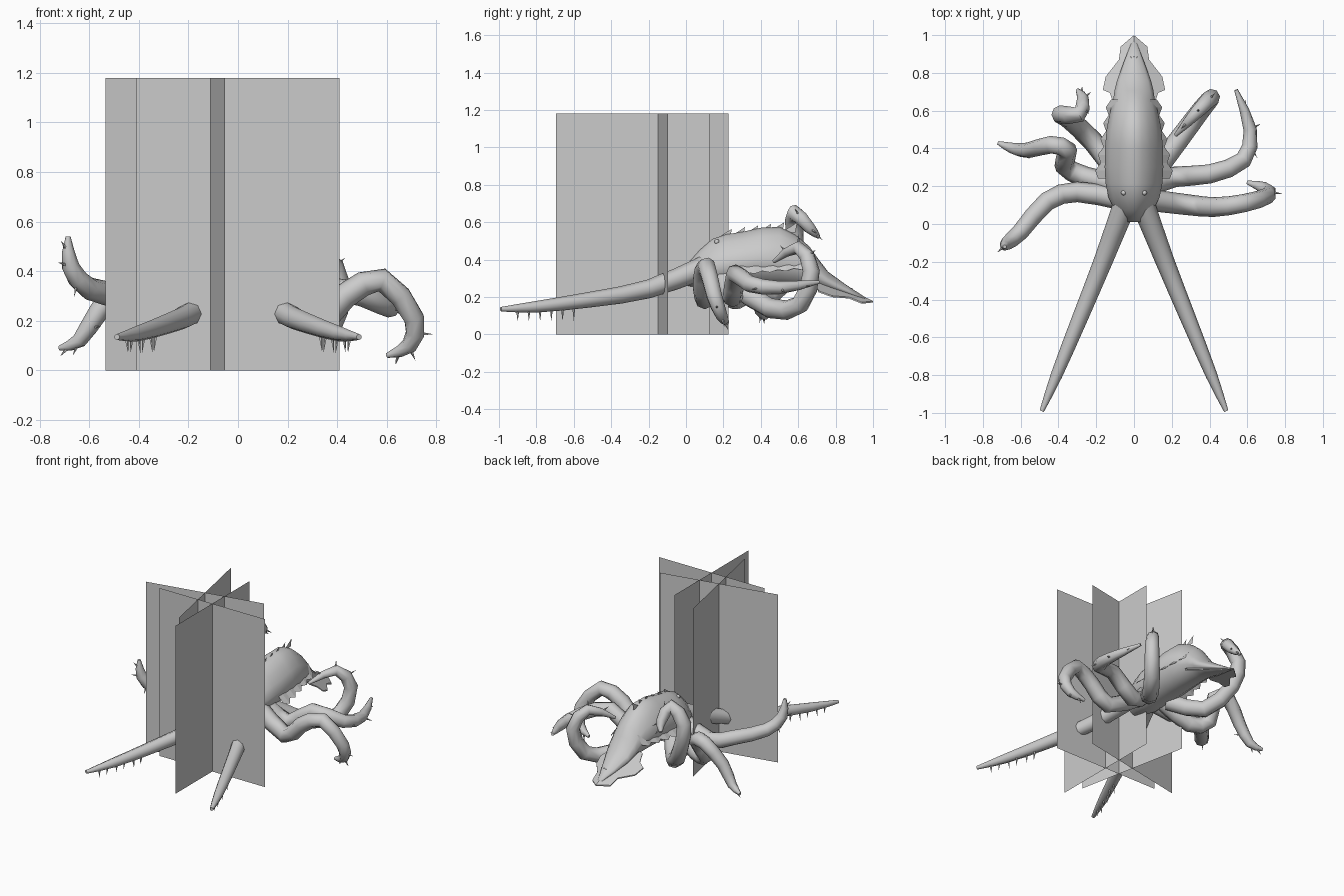
import bpy, bmesh, math
from mathutils import Vector, Matrix

if "Cube" in bpy.data.objects:
    bpy.data.objects.remove(bpy.data.objects["Cube"])

grey = bpy.data.materials.new("light_grey")
grey.diffuse_color = (0.6, 0.6, 0.6, 1)
grey.use_nodes = True
grey.node_tree.nodes["Principled BSDF"].inputs["Base Color"].default_value = grey.diffuse_color


def finish(name, bm, angle=60):
    bmesh.ops.recalc_face_normals(bm, faces=bm.faces)
    me = bpy.data.meshes.new(name)
    bm.to_mesh(me)
    bm.free()
    me.materials.append(grey)
    if angle:
        me.shade_smooth()
        me.set_sharp_from_angle(angle=math.radians(angle))
    ob = bpy.data.objects.new(name, me)
    bpy.context.collection.objects.link(ob)
    return ob


def flow(points, steps=2):
    """Smooth curve through a few control points of any dimension."""
    p = [Vector(q) for q in points]
    p = [2 * p[0] - p[1]] + p + [2 * p[-1] - p[-2]]
    out = []
    for a, b, c, d in zip(p, p[1:], p[2:], p[3:]):
        for k in range(steps):
            t = k / steps
            out.append(b + (c - a) * (t / 2) + (2 * a - 5 * b + 4 * c - d) * (t * t / 2)
                       + (3 * b - a - 3 * c + d) * (t ** 3 / 2))
    return out + [p[-2]]


def loft(bm, rings):
    """Skin a list of closed rings and cap both ends."""
    vs = [[bm.verts.new(p) for p in r] for r in rings]
    n = len(vs[0])
    for a, b in zip(vs, vs[1:]):
        for i in range(n):
            j = (i + 1) % n
            bm.faces.new((a[i], a[j], b[j], b[i]))
    bm.faces.new(vs[0])
    bm.faces.new(vs[-1])


def tube(bm, pts, radii, sides=8):
    """Tapered tube whose rings are carried along the path without twist."""
    rings, old, side = [], None, None
    for i, p in enumerate(pts):
        t = (pts[min(i + 1, len(pts) - 1)] - pts[max(i - 1, 0)]).normalized()
        if old is None:
            side = t.cross(Vector((0, 0, 1))).normalized()
        else:
            side = (old.rotation_difference(t) @ side).normalized()
        up = t.cross(side)
        rings.append([p + radii[i] * (math.cos(a) * side + math.sin(a) * up)
                      for a in (2 * math.pi * k / sides for k in range(sides))])
        old = t
    loft(bm, rings)


def spike(bm, base, direction, length, r):
    d = Vector(direction).normalized()
    m = Matrix.Translation(Vector(base) + d * length / 2) @ \
        d.to_track_quat('Z', 'Y').to_matrix().to_4x4()
    bmesh.ops.create_cone(bm, cap_ends=True, segments=5, radius1=r, radius2=0,
                          depth=length, matrix=m)


# Crossed upright panels: two squares per cross
def crossed_panels(name, cx, cy, turn):
    bm = bmesh.new()
    for k in range(2):
        a = turn + k * math.pi / 2
        d = Vector((0.41 * math.cos(a), 0.41 * math.sin(a), 0))
        c, up = Vector((cx, cy, 0)), Vector((0, 0, 1.18))
        bm.faces.new([bm.verts.new(p) for p in (c - d, c + d, c + d + up, c - d + up)])
    finish(name, bm, 0)


crossed_panels("front_panels", 0, -0.285, 0)
crossed_panels("rear_panels", -0.133, -0.176, math.radians(11.3))

# Head and mantle: y, centre z, half width, half height
sections = flow([(.01, .32, .06, .06), (.14, .375, .135, .135), (.3, .4, .155, .148),
                 (.5, .415, .145, .16), (.66, .36, .11, .11), (.76, .285, .09, .05),
                 (.98, .18, .006, .005)])
bm = bmesh.new()
rings = []
for y, cz, rx, rz in sections:
    ring = []
    for k in range(16):
        a = 2 * math.pi * k / 16
        narrow = 1 - 0.3 * max(0, math.sin(a))    # roof-like back
        ring.append((rx * math.cos(a) * narrow, y, cz + rz * math.sin(a)))
    rings.append(ring)
loft(bm, rings)
finish("mantle", bm)

# Saw-toothed crest along the back, and a small star of spikes on the tail
bm = bmesh.new()
for i in range(6):
    y = 0.2 + i * 0.07
    z = 0.53 + 0.035 * min(1, i / 4)
    bm.faces.new([bm.verts.new(p) for p in
                  ((0, y - .04, z - .02), (0, y + .035, z - .02), (0, y + .045, z + .035))])
for k in range(5):
    a = math.pi * k / 4
    spike(bm, (0, .86, .24), (math.cos(a), .3 + math.sin(a), .3), .035, .006)
finish("back_crest", bm, 0)

# Arrow-shaped tail fin with drooping edges: half outline, mirrored
tail = [(0, 1.0), (.07, .94), (.08, .87), (.15, .78), (.165, .71), (.13, .70),
        (.11, .64), (0, .64)]
bm = bmesh.new()
for s in (1, -1):
    top = [bm.verts.new((s * x, y, .179 + (1 - y) * .47 - x * .5)) for x, y in tail]
    low = [bm.verts.new(v.co - Vector((0, 0, .008))) for v in top]
    for loop in (top, low):
        for i in range(1, len(loop) - 2):
            bm.faces.new((loop[-1], loop[i], loop[i + 1]))
        bm.faces.new((loop[-1], loop[0], loop[1]))
    for i in range(len(top) - 1):
        bm.faces.new((top[i], top[i + 1], low[i + 1], low[i]))
finish("tail_fin", bm, 0)

# Ragged skirts along both flanks: a zigzag that widens towards the head
bm = bmesh.new()
for s in (1, -1):
    inner, outer = [], []
    for i in range(11):
        y = .66 - .042 * i
        x = .12 + .007 * i + (.022 if i % 2 else 0)
        inner.append(bm.verts.new((s * .085, y, .42)))
        outer.append(bm.verts.new((s * x, y, .365 - (x - .11) * .5)))
    for i in range(10):
        bm.faces.new((inner[i], inner[i + 1], outer[i + 1], outer[i]))
finish("side_skirts", bm, 0)

# Eyes
bm = bmesh.new()
for s in (1, -1):
    bmesh.ops.create_uvsphere(bm, u_segments=8, v_segments=6, radius=.014,
                              matrix=Matrix.Translation((s * .055, .165, .495)))
finish("eyes", bm)


# Six curling arms with spikes on the outer curve near the tip
def arm(name, *controls):
    pts = flow(controls)
    n = len(pts) - 1
    radii = [.058 - .018 * (i / n) - .03 * (i / n) ** 6 for i in range(n + 1)]
    bm = bmesh.new()
    tube(bm, pts, radii)
    centre = sum(pts[n - 5:], Vector((0, 0, 0))) / 6
    for i in range(n - 3, n):
        spike(bm, pts[i], pts[i] - centre, radii[i] + .035, .012)
    finish(name, bm)


arm("right_rear_arm", (.08, .24, .28), (.24, .45, .14), (.36, .61, .16),
    (.41, .67, .34), (.34, .6, .465), (.22, .47, .39))
arm("right_middle_arm", (.07, .2, .31), (.22, .25, .2), (.4, .265, .325),
    (.58, .34, .27), (.615, .5, .25), (.54, .71, .28))
arm("right_front_arm", (.06, .13, .32), (.3, .1, .19), (.43, .09, .3),
    (.58, .11, .365), (.71, .15, .21), (.69, .19, .1), (.6, .22, .06))
arm("left_rear_arm", (-.08, .26, .28), (-.22, .44, .2), (-.35, .56, .36),
    (-.39, .58, .55), (-.29, .58, .65), (-.27, .66, .57), (-.3, .71, .52))
arm("left_middle_arm", (-.07, .2, .31), (-.26, .25, .19), (-.37, .31, .22),
    (-.35, .39, .36), (-.44, .42, .37), (-.56, .39, .24), (-.64, .4, .12),
    (-.72, .43, .09))
arm("left_front_arm", (-.06, .13, .32), (-.3, .17, .26), (-.46, .12, .3),
    (-.6, -.04, .33), (-.675, -.105, .42), (-.685, -.12, .54))

# Two long feeding tentacles with spikes underneath
for s, side in ((1, "right"), (-1, "left")):
    path = flow([(s * .05, .1, .36, .062), (s * .165, -.2, .243, .05),
                 (s * .287, -.5, .188, .042), (s * .41, -.8, .148, .031),
                 (s * .488, -.99, .135, .012)])
    bm = bmesh.new()
    tube(bm, [p.to_3d() for p in path], [p.w for p in path])
    for i in range(6):
        t = i / 5
        spike(bm, (s * (.33 + .12 * t), -.6 - .3 * t, .165 - .025 * t),
              (s * .1 * (-1) ** i, 0, -1), .095 - .025 * t, .011)
    finish(side + "_long_tentacle", bm)
